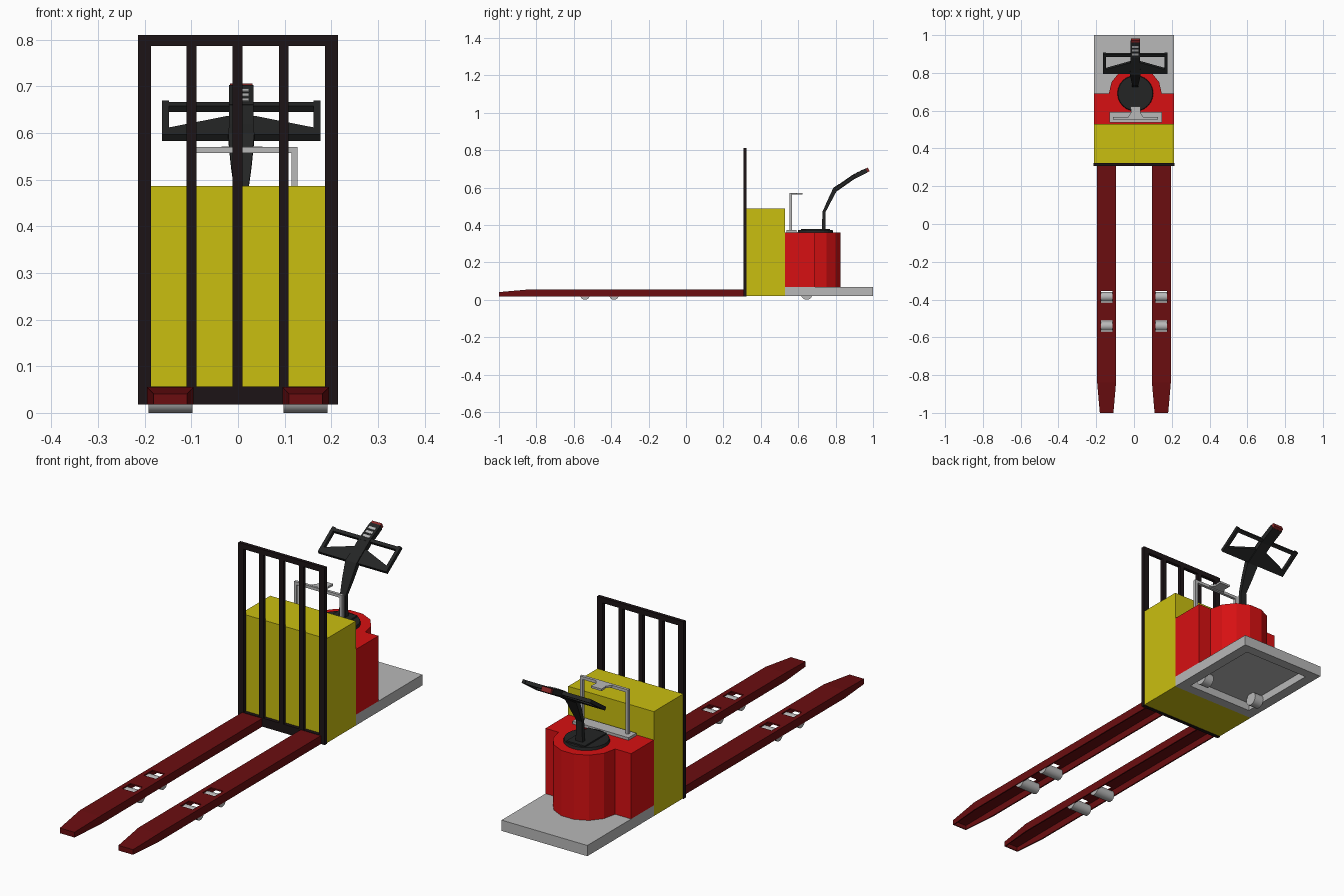
import bpy, bmesh, math
from mathutils import Vector, Matrix

if "Cube" in bpy.data.objects:
    bpy.data.objects.remove(bpy.data.objects["Cube"])


def mat(name, rgb):
    m = bpy.data.materials.new(name)
    m.diffuse_color = (*rgb, 1)
    m.use_nodes = True
    m.node_tree.nodes["Principled BSDF"].inputs["Base Color"].default_value = m.diffuse_color
    return m


YELLOW = mat("yellow", (0.59, 0.52, 0.005))
RED = mat("red", (0.68, 0.005, 0.006))
DARK_RED = mat("dark_red", (0.145, 0.004, 0.005))
END_RED = mat("end_red", (0.25, 0.02, 0.02))
BLACK = mat("black", (0.017, 0.018, 0.018))
FRAME = mat("frame_black", (0.012, 0.007, 0.008))
GREY = mat("grey", (0.48, 0.48, 0.48))


def finish(name, bm, material=GREY, normals=True):
    if normals:
        bmesh.ops.recalc_face_normals(bm, faces=bm.faces)
    me = bpy.data.meshes.new(name)
    bm.to_mesh(me)
    bm.free()
    ob = bpy.data.objects.new(name, me)
    bpy.context.collection.objects.link(ob)
    me.materials.append(material)
    return ob


def add_box(bm, x, y, z):
    """Add a box spanning the (min, max) pairs."""
    size = Matrix.Diagonal((x[1] - x[0], y[1] - y[0], z[1] - z[0], 1))
    mid = Matrix.Translation([(a[0] + a[1]) / 2 for a in (x, y, z)])
    bmesh.ops.create_cube(bm, size=1, matrix=mid @ size)


def boxes(name, items, material=GREY):
    bm = bmesh.new()
    for it in items:
        add_box(bm, *it)
    return finish(name, bm, material)


def add_prism(bm, outline, z0, z1):
    """Add an xy outline extruded from z0 to z1."""
    face = bm.faces.new([bm.verts.new((x, y, z0)) for x, y in outline])
    new = bmesh.ops.extrude_face_region(bm, geom=[face])["geom"]
    verts = [v for v in new if isinstance(v, bmesh.types.BMVert)]
    bmesh.ops.translate(bm, verts=verts, vec=(0, 0, z1 - z0))


def wheel(name, x, y, r, width):
    bm = bmesh.new()
    bmesh.ops.create_cone(bm, cap_ends=True, segments=24, radius1=r, radius2=r, depth=width,
                          matrix=Matrix.Translation((x, y, r)) @ Matrix.Rotation(math.pi / 2, 4, 'Y'))
    ob = finish(name, bm)
    bpy.context.view_layer.objects.active = ob
    ob.select_set(True)
    bpy.ops.object.shade_smooth_by_angle(angle=math.radians(35))
    ob.select_set(False)


# Forks: open-bottomed channels with roller slots and tapered tips
def fork(name, side):
    rows = [(0.31, .050, .055), (-.355, .050, .055), (-.415, .050, .055), (-.51, .050, .055),
            (-.57, .050, .055), (-.84, .050, .055), (-1, .036, .041)]
    bm = bmesh.new()
    grid = []
    for y, hw, top in rows:
        pts = [(-hw, .018), (-hw, top), (-hw * .6, top), (hw * .6, top), (hw, top), (hw, .018)]
        grid.append([bm.verts.new((side * .145 + x, y, z)) for x, z in pts])
    for i in range(len(rows) - 1):
        for j in range(5):
            if not (j == 2 and i in (1, 3)):
                a, b = grid[i], grid[i + 1]
                bm.faces.new((a[j], b[j], b[j + 1], a[j + 1]))
    bm.faces.new(grid[-1])
    bmesh.ops.recalc_face_normals(bm, faces=bm.faces)
    top_face = max(bm.faces, key=lambda f: f.calc_center_median().z)
    if top_face.normal.z < 0:
        bmesh.ops.reverse_faces(bm, faces=bm.faces)
    ob = finish(name, bm, DARK_RED, normals=False)
    s = ob.modifiers.new("plate", 'SOLIDIFY')
    s.thickness = .006
    s.offset = -1


for side, label in ((-1, "left"), (1, "right")):
    fork(label + "_fork", side)
    for y, pos in ((-.385, "rear"), (-.54, "front")):
        wheel(f"{label}_{pos}_roller", side * .145, y, .025, .094)
    wheel(label + "_drive_wheel", side * .14, .645, .03, .045)

# Load backrest: frame and vertical bars
Y = (.307, .323)
boxes("backrest", [((-.214, .214), Y, (.787, .81)), ((-.214, .214), Y, (.018, .057))]
      + [((x - .0135, x + .0135), Y, (.057, .787)) for x in (-.2005, .2005)]
      + [((x - .0105, x + .0105), Y, (.057, .787)) for x in (-.1, -.001, .098)], FRAME)

# Battery box
boxes("battery_box", [((-.212, .212), (.323, .53), (.02, .487))], YELLOW)

# Platform: slab hollow from below
boxes("platform", [((-.212, .212), (.53, 1), (.056, .068)),
                   ((-.212, -.165), (.53, 1), (.02, .056)), ((.165, .212), (.53, 1), (.02, .056)),
                   ((-.165, .165), (.53, .575), (.02, .056)),
                   ((-.165, .165), (.955, 1), (.02, .056))])

# Motor cover: box with a seven-sided rounded back
CX = .007
arc = [(CX + .14 * math.cos(math.pi * i / 7), .69 + .14 * math.sin(math.pi * i / 7)) for i in range(8)]
bm = bmesh.new()
add_prism(bm, [(-.212, .53), (.212, .53), (.212, .69)] + arc + [(-.212, .69)], .068, .36)
finish("motor_cover", bm, RED)

# Steering turntable
bm = bmesh.new()
bmesh.ops.create_cone(bm, cap_ends=True, segments=24, radius1=.095, radius2=.092, depth=.012,
                      matrix=Matrix.Translation((CX, .692, .366)))
add_box(bm, (CX - .045, CX + .045), (.615, .77), (.37, .378))
finish("turntable", bm, BLACK)

# Tiller column: rectangular sections (y, z, half width, half depth) along a bent path
path = [(.736, .37, .017, .010), (.738, .47, .014, .008), (.767, .53, .022, .010),
        (.798, .592, .028, .012), (.825, .609, .026, .012)]
bm = bmesh.new()
rings = []
for i, (y, z, hw, hd) in enumerate(path):
    a, b = path[max(i - 1, 0)], path[min(i + 1, len(path) - 1)]
    n = Vector((0, b[1] - a[1], a[0] - b[0])).normalized() * hd
    c = Vector((CX, y, z))
    rings.append([bm.verts.new(c + Vector((sx * hw, 0, 0)) + sn * n)
                  for sx, sn in ((-1, -1), (1, -1), (1, 1), (-1, 1))])
for a, b in zip(rings, rings[1:]):
    for k in range(4):
        bm.faces.new((a[k], a[(k + 1) % 4], b[(k + 1) % 4], b[k]))
bm.faces.new(rings[0])
bm.faces.new(rings[-1])
finish("tiller_column", bm, BLACK)


def tilted(y, z, degrees):
    return Matrix.Translation((CX, y, z)) @ Matrix.Rotation(math.radians(degrees), 4, 'X')


# Tiller head, built flat then tilted
bm = bmesh.new()
add_prism(bm, [(-.17, 0), (.17, 0), (.17, .022), (.03, .07), (-.03, .07), (-.17, .022)], -.008, .008)
for s in (-1, 1):
    add_box(bm, sorted((s * .17, s * .155)), (.02, .127), (-.008, .008))
add_box(bm, (-.155, .155), (.108, .123), (-.008, .008))
add_box(bm, (-.026, .026), (0, .112), (-.012, .012))
finish("tiller_head", bm, BLACK).matrix_world = tilted(.80, .590, 35)

# Tiller tip, at a flatter angle, with end button and switches
tip = tilted(.888, .652, 27)
boxes("tiller_tip", [((-.026, .026), (-.004, .088), (-.012, .012))], BLACK).matrix_world = tip
boxes("tiller_end_button", [((-.024, .024), (.088, .100), (-.011, .010))], END_RED).matrix_world = tip
boxes("tiller_switches", [((-.017, .017), (v, v + .012), (.010, .014))
                          for v in (.012, .034, .056)]).matrix_world = tip

# Grey rail with base plate and a small clip tab
boxes("document_rail", [((-.13, .148), (.537, .592), (.36, .372)),
                        ((-.11, -.097), (.553, .566), (.372, .570)),
                        ((.115, .128), (.553, .566), (.372, .570)),
                        ((-.11, .128), (.553, .566), (.557, .570))])
bm = bmesh.new()
add_prism(bm, [(-.035, .56), (.052, .56), (.033, .59), (.035, .622), (-.018, .622), (-.016, .59)], .562, .571)
finish("clip_tab", bm)
